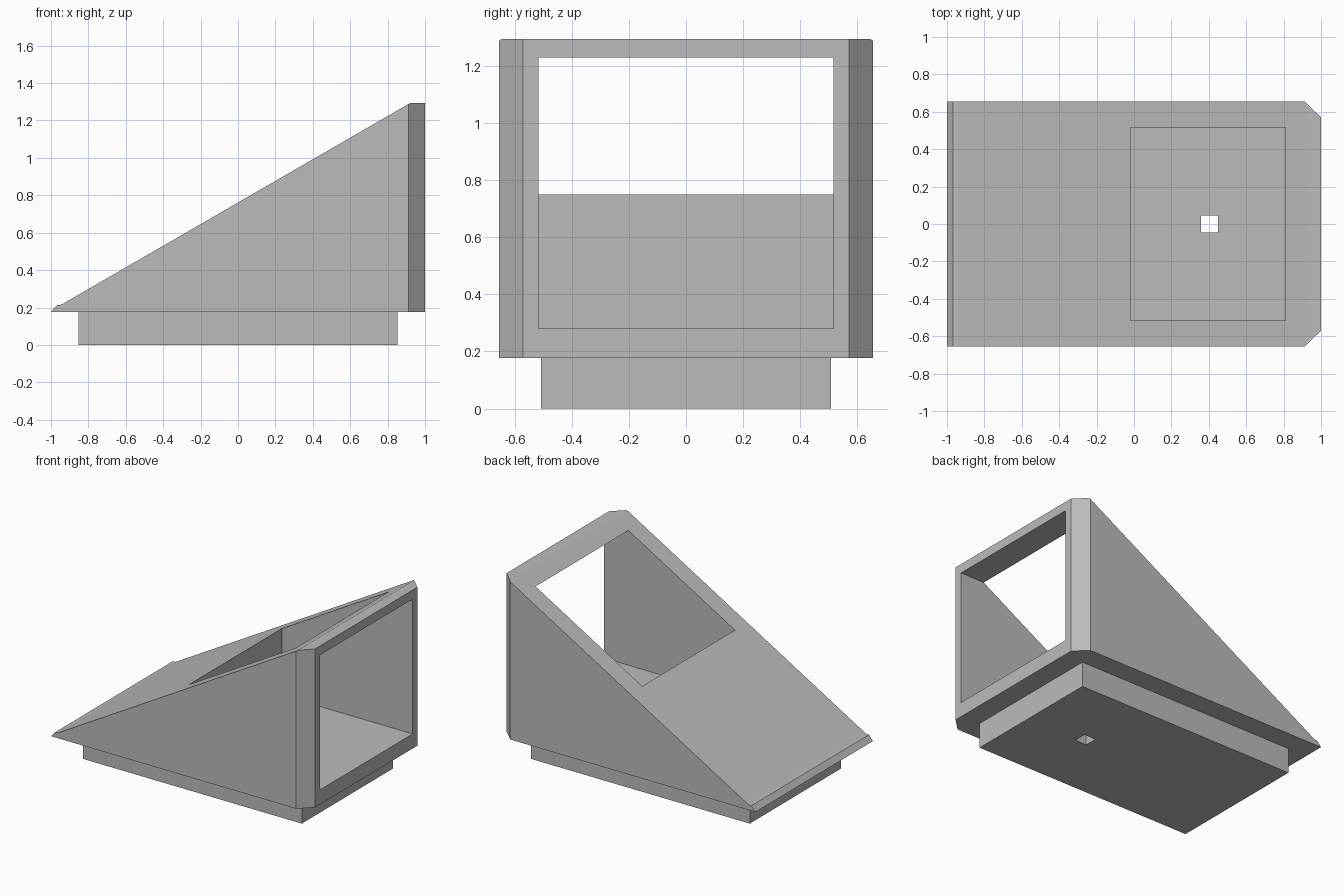
import bpy, bmesh

if "Cube" in bpy.data.objects:
    bpy.data.objects.remove(bpy.data.objects["Cube"])

grey = bpy.data.materials.new("light grey")
grey.diffuse_color = (0.5, 0.5, 0.5, 1)
grey.use_nodes = True
grey.node_tree.nodes["Principled BSDF"].inputs["Base Color"].default_value = grey.diffuse_color


def prism(name, outline, place, shift):
    """Extrude a flat outline along a vector into a closed solid."""
    bm = bmesh.new()
    face = bm.faces.new([bm.verts.new(place(*p)) for p in outline])
    ext = bmesh.ops.extrude_face_region(bm, geom=[face])
    verts = [g for g in ext["geom"] if isinstance(g, bmesh.types.BMVert)]
    bmesh.ops.translate(bm, verts=verts, vec=shift)
    bmesh.ops.recalc_face_normals(bm, faces=bm.faces)
    mesh = bpy.data.meshes.new(name)
    bm.to_mesh(mesh)
    bm.free()
    ob = bpy.data.objects.new(name, mesh)
    bpy.context.collection.objects.link(ob)
    mesh.materials.append(grey)
    return ob


def box(name, x0, x1, y, z0, z1):
    return prism(name, [(x0, -y), (x1, -y), (x1, y), (x0, y)],
                 lambda a, b: (a, b, z0), (0, 0, z1 - z0))


def combine(ob, other, operation):
    mod = ob.modifiers.new(operation.lower(), 'BOOLEAN')
    mod.operation, mod.object, mod.solver = operation, other, 'EXACT'
    bpy.context.view_layer.objects.active = ob
    bpy.ops.object.modifier_apply(modifier=mod.name)
    bpy.data.objects.remove(other)


# sloped housing, side profile extruded across its width
W, Z0, TOP = 0.655, 0.177, 1.294
housing = prism("sloped_housing",
                [(-1, Z0), (1, Z0), (1, TOP), (0.922, TOP), (-0.945, 0.215), (-0.968, 0.213)],
                lambda a, b: (a, -W, b), (0, 2 * W, 0))

# chamfered vertical corners at the tall end
plan = [(-1.1, -W), (0.912, -W), (1, -0.57), (1, 0.57), (0.912, W), (-1.1, W)]
combine(housing, prism("corner_trim", plan, lambda a, b: (a, b, -0.5), (0, 0, 2.5)), 'INTERSECT')

# open compartment reaching through the slope and the tall end
combine(housing, box("compartment_cutter", -0.02, 1.2, 0.517, 0.28, 1.23), 'DIFFERENCE')

# plinth under the housing
combine(housing, box("plinth", -0.853, 0.853, 0.508, 0, Z0), 'UNION')

# square hole through the floor
combine(housing, box("floor_hole_cutter", 0.358, 0.448, 0.045, -0.1, 0.4), 'DIFFERENCE')
